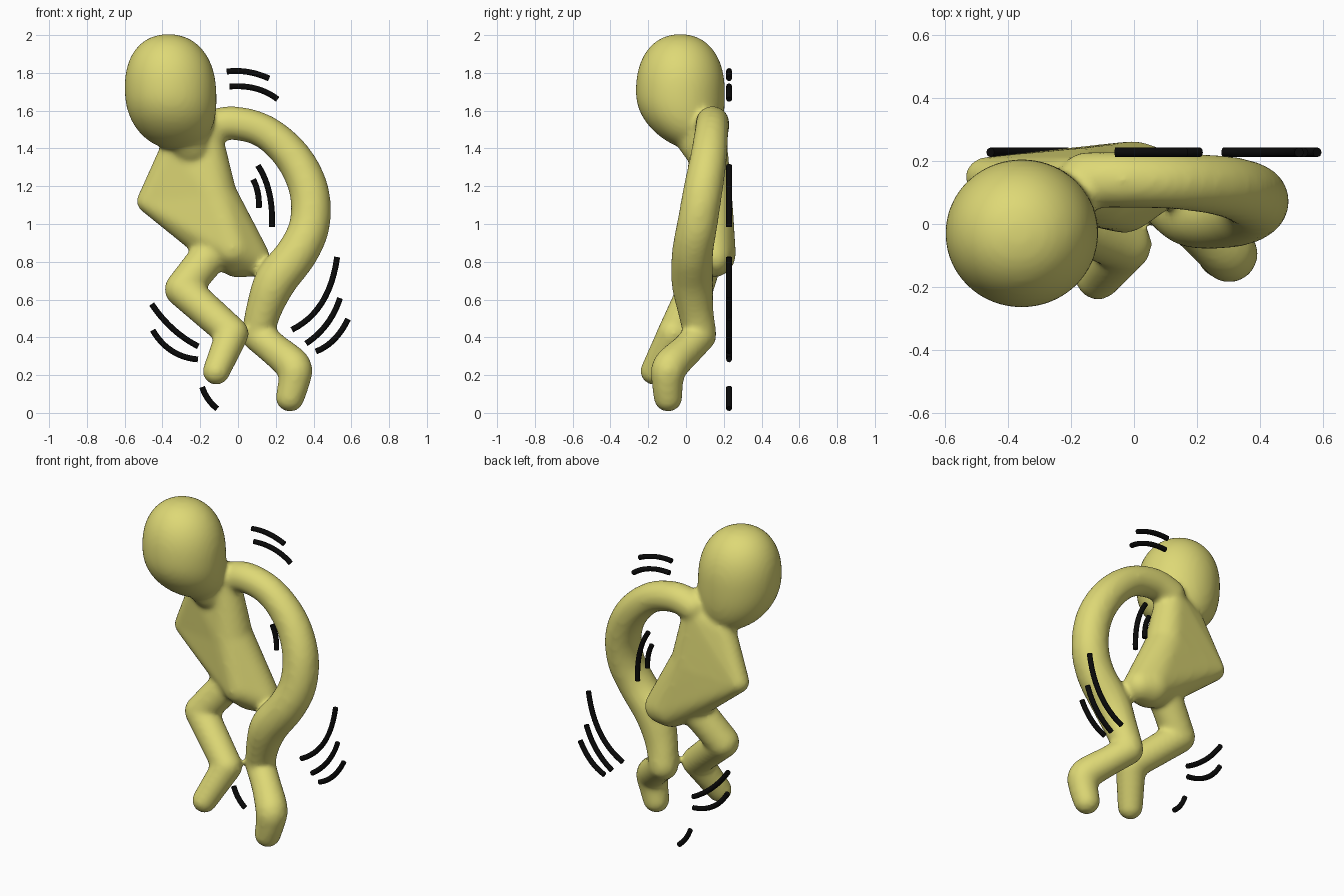
import bpy
import bmesh
from mathutils import Vector, Matrix

cube = bpy.data.objects.get("Cube")
if cube:
    bpy.data.objects.remove(cube, do_unlink=True)


def material(name, rgb):
    mat = bpy.data.materials.new(name)
    mat.use_nodes = True
    mat.diffuse_color = (*rgb, 1)
    mat.node_tree.nodes["Principled BSDF"].inputs["Base Color"].default_value = (*rgb, 1)
    return mat


YELLOW = material("soft yellow", (0.73, 0.69, 0.18))
BLACK = material("black", (0.003, 0.003, 0.003))


def hull(bm, balls):
    """Wrap a tight skin around (x, y, z, radius) balls."""
    part = bmesh.new()
    for x, y, z, r in balls:
        bmesh.ops.create_icosphere(part, subdivisions=3, radius=r,
                                   matrix=Matrix.Translation((x, y, z)))
    out = bmesh.ops.convex_hull(part, input=part.verts)
    junk = [v for v in out["geom_interior"] if isinstance(v, bmesh.types.BMVert)]
    bmesh.ops.delete(part, geom=junk, context='VERTS')
    mesh = bpy.data.meshes.new("temp")
    part.to_mesh(mesh)
    part.free()
    bm.from_mesh(mesh)
    bpy.data.meshes.remove(mesh)


def smooth_path(pts, steps=4):
    """Catmull-Rom spline through position and radius together."""
    p = [Vector(q) for q in pts]
    p = [p[0]] + p + [p[-1]]
    path = []
    for a, b, c, d in zip(p, p[1:], p[2:], p[3:]):
        for i in range(steps):
            t = i / steps
            path.append(b + (c - a) * (t / 2) + (a * 2 - b * 5 + c * 4 - d) * (t * t / 2)
                        + (b * 3 - a - c * 3 + d) * (t ** 3 / 2))
    return path + [p[-1]]


def limb(bm, path):
    for a, b in zip(path, path[1:]):
        hull(bm, [a, b])


body = bmesh.new()

# Torso: chest and belly share the tucked elbow and the waist
elbow = (-0.475, 0.15, 1.12, 0.063)
waist = (-0.13, 0.12, 1.15, 0.125)
hull(body, [(-0.33, 0.11, 1.40, 0.08), (-0.175, 0.12, 1.46, 0.095), elbow, waist])
hull(body, [elbow, waist, (-0.14, 0.13, 0.91, 0.11), (-0.03, 0.07, 0.87, 0.10),
            (0.00, 0.14, 0.84, 0.125), (0.07, 0.14, 0.82, 0.10)])

# Neck
limb(body, [(-0.25, 0.08, 1.42, 0.11), (-0.30, 0.02, 1.55, 0.13)])

# Long curved arm reaching down to the lower leg
limb(body, smooth_path([
    (-0.15, 0.14, 1.51, 0.09), (-0.03, 0.14, 1.535, 0.09), (0.14, 0.135, 1.49, 0.09),
    (0.29, 0.12, 1.355, 0.098), (0.375, 0.09, 1.18, 0.105), (0.38, 0.06, 1.00, 0.108),
    (0.315, 0.035, 0.85, 0.11), (0.20, 0.033, 0.70, 0.112), (0.138, 0.05, 0.55, 0.096),
    (0.105, 0.075, 0.42, 0.087)]))

# Left foot
limb(body, smooth_path([
    (0.105, 0.075, 0.41, 0.087), (0.20, 0.00, 0.33, 0.087), (0.295, -0.085, 0.245, 0.094),
    (0.297, -0.098, 0.17, 0.085), (0.275, -0.095, 0.082, 0.077)]))

# Right leg and foot
limb(body, [(-0.13, 0.11, 0.86, 0.10), (-0.295, 0.05, 0.655, 0.095),
            (-0.03, -0.065, 0.42, 0.088), (-0.115, -0.17, 0.22, 0.073)])

# Head: a full egg whose chin draws back towards the neck
start = len(body.verts)
bmesh.ops.create_icosphere(body, subdivisions=4, radius=1)
body.verts.ensure_lookup_table()
for v in body.verts[start:]:
    n = v.co.normalized()
    wide = Vector((n.x, n.y)).length
    n *= (wide ** 2.25 + abs(n.z) ** 2.25) ** (-1 / 2.25)
    low = max(0, -n.z) ** 2
    v.co = Vector((-0.357 + 0.243 * n.x - 0.012 * n.z + 0.03 * low,
                   -0.03 + 0.236 * n.y * (1 - 0.12 * low) + 0.08 * low,
                   1.698 + 0.307 * n.z))

mesh = bpy.data.meshes.new("body")
body.to_mesh(mesh)
body.free()
mesh.materials.append(YELLOW)
figure = bpy.data.objects.new("body", mesh)
bpy.context.collection.objects.link(figure)
remesh = figure.modifiers.new("blend", 'REMESH')
remesh.mode = 'VOXEL'
remesh.voxel_size = 0.014
remesh.use_smooth_shade = True
soften = figure.modifiers.new("soften", 'SMOOTH')
soften.factor = 0.5
soften.iterations = 12

# Motion strokes: start, middle and end of each arc in the x-z plane
STROKES = {
    "head_stroke": [((-0.06, 1.807), (0.053, 1.805), (0.165, 1.77)),
                    ((-0.045, 1.728), (0.095, 1.717), (0.21, 1.66))],
    "waist_stroke": [((0.105, 1.31), (0.165, 1.167), (0.18, 0.985)),
                     ((0.08, 1.236), (0.105, 1.165), (0.11, 1.085))],
    "left_stroke": [((0.525, 0.825), (0.445, 0.585), (0.285, 0.44)),
                    ((0.54, 0.608), (0.47, 0.47), (0.36, 0.367)),
                    ((0.583, 0.497), (0.508, 0.388), (0.412, 0.325))],
    "right_stroke": [((-0.457, 0.576), (-0.345, 0.445), (-0.21, 0.352)),
                     ((-0.452, 0.438), (-0.35, 0.328), (-0.212, 0.283))],
    "foot_stroke": [((-0.19, 0.137), (-0.158, 0.073), (-0.11, 0.022))],
}

for name, arcs in STROKES.items():
    curve = bpy.data.curves.new(name, 'CURVE')
    curve.dimensions = '3D'
    curve.bevel_depth = 0.0155
    curve.bevel_resolution = 2
    curve.use_fill_caps = True
    curve.materials.append(BLACK)
    for arc in arcs:
        a, m, b = (Vector((x, 0.228, z)) for x, z in arc)
        ctrl = m * 2 - (a + b) / 2
        line = curve.splines.new('POLY')
        line.points.add(12)
        for i, point in enumerate(line.points):
            t = i / 12
            point.co = (*(a * (1 - t) ** 2 + ctrl * (2 * t * (1 - t)) + b * t * t), 1)
    bpy.context.collection.objects.link(bpy.data.objects.new(name, curve))
